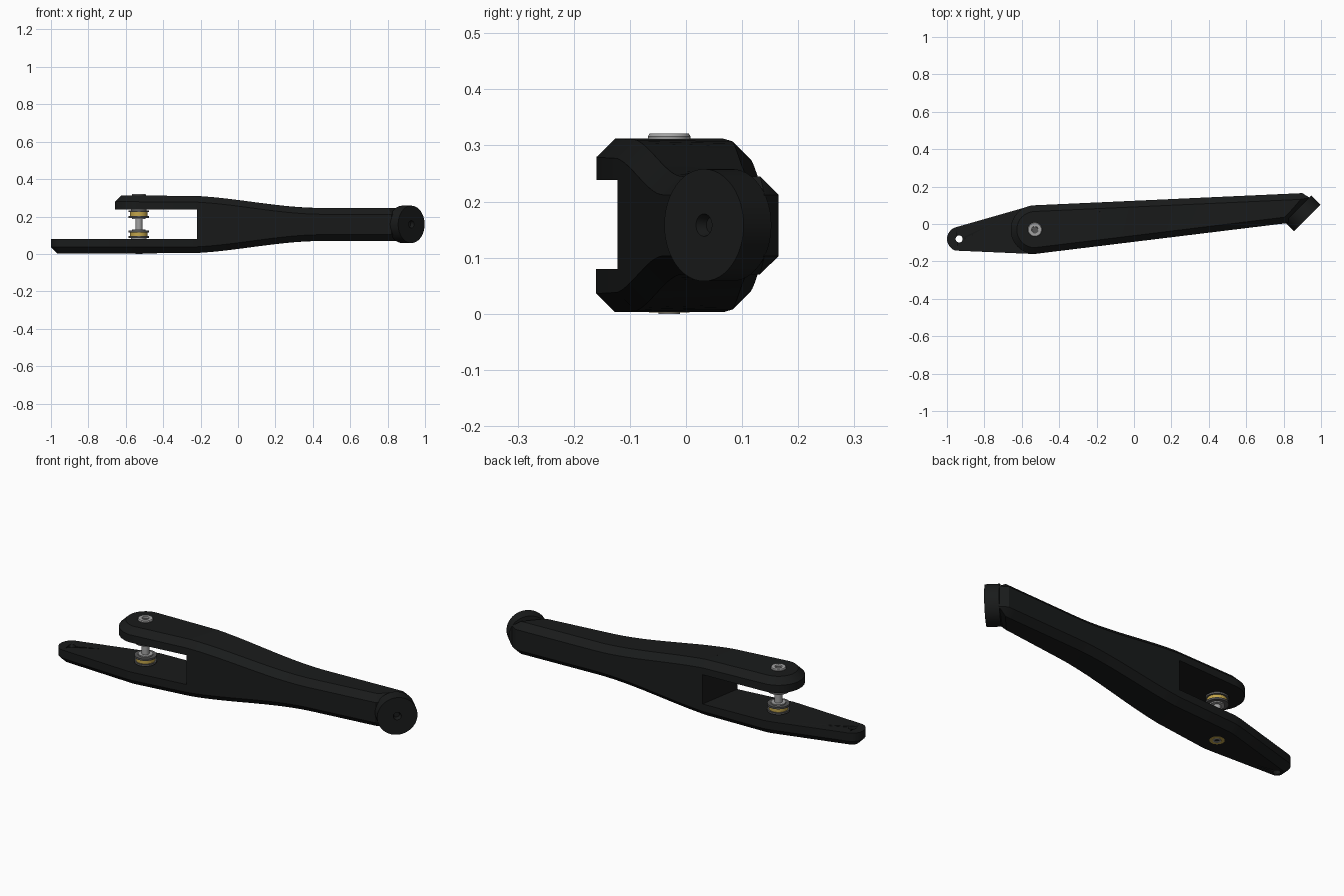
import bpy, bmesh
from math import sin, cos, pi, radians
from mathutils import Vector, Matrix

if "Cube" in bpy.data.objects:
    bpy.data.objects.remove(bpy.data.objects["Cube"])


def material(name, r, g, b):
    m = bpy.data.materials.new(name)
    m.diffuse_color = (r, g, b, 1)
    m.use_nodes = True
    m.node_tree.nodes["Principled BSDF"].inputs["Base Color"].default_value = m.diffuse_color
    return m


BLACK = material("black", 0.010, 0.011, 0.011)
STEEL = material("steel", 0.36, 0.36, 0.36)
DARK = material("dark_steel", 0.09, 0.09, 0.09)
BRASS = material("brass", 0.55, 0.38, 0.07)
CH = 0.033                       # edge chamfer
PIVOT = Vector((-0.53, -0.03))


def finish(name, bm, mat):
    bmesh.ops.recalc_face_normals(bm, faces=bm.faces)
    me = bpy.data.meshes.new(name)
    bm.to_mesh(me)
    bm.free()
    ob = bpy.data.objects.new(name, me)
    bpy.context.collection.objects.link(ob)
    me.materials.append(mat)
    bpy.ops.object.select_all(action='DESELECT')
    ob.select_set(True)
    bpy.context.view_layer.objects.active = ob
    bpy.ops.object.shade_smooth_by_angle(angle=radians(25))
    return ob


def top_z(x):
    t = min(1, max(0, (x + 0.3) / 0.75))
    return 0.312 - 0.067 * t * t * (3 - 2 * t)


def bottom_z(x):
    return 0.315 - top_z(x)


def inset(pairs, dist, cut_left, cut_right):
    """Offset the plan outline inwards; cut ends only slide along the cut."""
    n = len(pairs)
    loop = [Vector(p[0]) for p in pairs] + [Vector(p[1]) for p in reversed(pairs)]
    m = len(loop)
    normals = []
    for i in range(m):
        d = (loop[(i + 1) % m] - loop[i]).normalized()
        normals.append(Vector((d.y, -d.x)))
    if cut_left:
        normals[m - 1] = None
    if cut_right:
        normals[n - 1] = None
    out = []
    for i in range(m):
        a, b = normals[i - 1] or normals[i], normals[i] or normals[i - 1]
        out.append(loop[i] - (a + b) / (1 + a.dot(b)) * dist)
    return out


def plan_solid(name, pairs, levels, cut_left=False, cut_right=False):
    """Stack rings of a plan outline; levels are (inset, height function)."""
    bm = bmesh.new()
    n = len(pairs)
    rings = []
    for dist, zf in levels:
        pts = inset(pairs, dist, cut_left, cut_right)
        rings.append([bm.verts.new((p.x, p.y, zf(p.x))) for p in pts])
    m = 2 * n
    for a, b in zip(rings, rings[1:]):
        for i in range(m):
            j = (i + 1) % m
            bm.faces.new((a[i], a[j], b[j], b[i]))
    for r in (rings[0], rings[-1]):
        for i in range(n - 1):
            bm.faces.new((r[i], r[i + 1], r[m - 2 - i], r[m - 1 - i]))
    return finish(name, bm, BLACK)


def lathe(name, profile, mat, matrix, segs=40):
    """Revolve a (radius, height) profile, closed at both ends."""
    bm = bmesh.new()
    rings = [[bm.verts.new((r * cos(2 * pi * i / segs), r * sin(2 * pi * i / segs), z))
              for i in range(segs)] for r, z in profile]
    for a, b in zip(rings, rings[1:]):
        for i in range(segs):
            j = (i + 1) % segs
            bm.faces.new((a[i], a[j], b[j], b[i]))
    bm.faces.new(rings[0])
    bm.faces.new(rings[-1])
    bm.transform(matrix)
    return finish(name, bm, mat)


def arc(c, r, angles):
    return [((c[0] + r * cos(radians(a)), c[1] - r * sin(radians(a))),
             (c[0] + r * cos(radians(a)), c[1] + r * sin(radians(a)))) for a in angles]


def base(p):
    return [(CH, bottom_z), (0, lambda x: bottom_z(x) + CH)]


lower_bevel = [(CH, bottom_z), (0, lambda x: bottom_z(x) + CH)]
upper_bevel = [(0, lambda x: top_z(x) - CH), (CH, top_z)]
joint = ((-0.22, -0.122), (-0.18, 0.116))

# Solid grip of the lever, tapering in height
grip = []
for k in range(25):
    t = k / 24
    xl, xu = -0.22 + 1.04 * t, -0.18 + 1.08 * t
    grip.append(((xl, -0.16 + 0.1222 * (xl + 0.53)), (xu, 0.1 + 0.0455 * (xu + 0.53))))
grip.append(((0.86, 0.045), (0.94, 0.14)))
plan_solid("grip", grip, lower_bevel + upper_bevel, cut_left=True)

# Upper fork arm
plan_solid("upper_fork_arm", arc(PIVOT, 0.13, [172, 160, 148, 136, 124, 112, 100, 92]) + [joint],
           [(0, lambda x: 0.238)] + upper_bevel, cut_right=True)

# Lower fork arm with a pierced, rounded tip
TIP = (-0.935, -0.08)
lower = plan_solid("lower_fork_arm", arc(TIP, 0.065, [172, 158, 144, 130, 118, 107])
                   + [((-0.57, -0.159), (-0.57, 0.092)), ((-0.53, -0.16), (-0.53, 0.1)), joint],
                   lower_bevel + [(0, lambda x: 0.08)], cut_right=True)
cutter = lathe("tip_hole_cutter", [(0.019, -0.05), (0.019, 0.15)], BLACK,
               Matrix.Translation((TIP[0], TIP[1], 0)), 24)
cutter.hide_render = True
cutter.hide_viewport = True
cutter.display_type = 'WIRE'
mod = lower.modifiers.new("tip_hole", 'BOOLEAN')
mod.object = cutter
mod.operation = 'DIFFERENCE'

# Angled round pad at the grip end, with a dimple
axis = Vector((1, -1, 0)).normalized()
pad = Matrix.Translation((0.927, 0.032, 0.158)) @ axis.to_track_quat('Z', 'Y').to_matrix().to_4x4()
lathe("end_pad", [(0.1, -0.07), (0.1, 0), (0.02, 0), (0.014, -0.02)], BLACK, pad, 48)

# Pivot screw, spacers and bearings
at_pivot = Matrix.Translation((PIVOT.x, PIVOT.y, 0))
lathe("pivot_shaft", [(0.012, 0.004), (0.012, 0), (0.019, 0), (0.019, 0.30)], STEEL, at_pivot)
lathe("screw_head", [(0.036, 0.30), (0.038, 0.316), (0.035, 0.321), (0.018, 0.321),
                     (0.016, 0.313)], STEEL, at_pivot)
lathe("screw_socket", [(0.016, 0.311), (0.016, 0.3145)], DARK, at_pivot, 6)
lathe("bottom_bush", [(0.036, 0.02), (0.036, 0.002), (0.02, 0.002), (0.02, 0.02)], BRASS, at_pivot)
for label, z, s in (("lower", 0.079, 1), ("upper", 0.239, -1)):
    for part, r, a, b, mat in (("inner_washer", 0.042, 0, 0.008, STEEL),
                               ("inner_flange", 0.055, 0.006, 0.016, DARK),
                               ("bearing_ring", 0.047, 0.016, 0.036, BRASS),
                               ("outer_flange", 0.055, 0.036, 0.046, DARK),
                               ("outer_washer", 0.036, 0.046, 0.052, STEEL)):
        lathe(f"{label}_{part}", [(r, z + s * a), (r, z + s * b)], mat, at_pivot)
